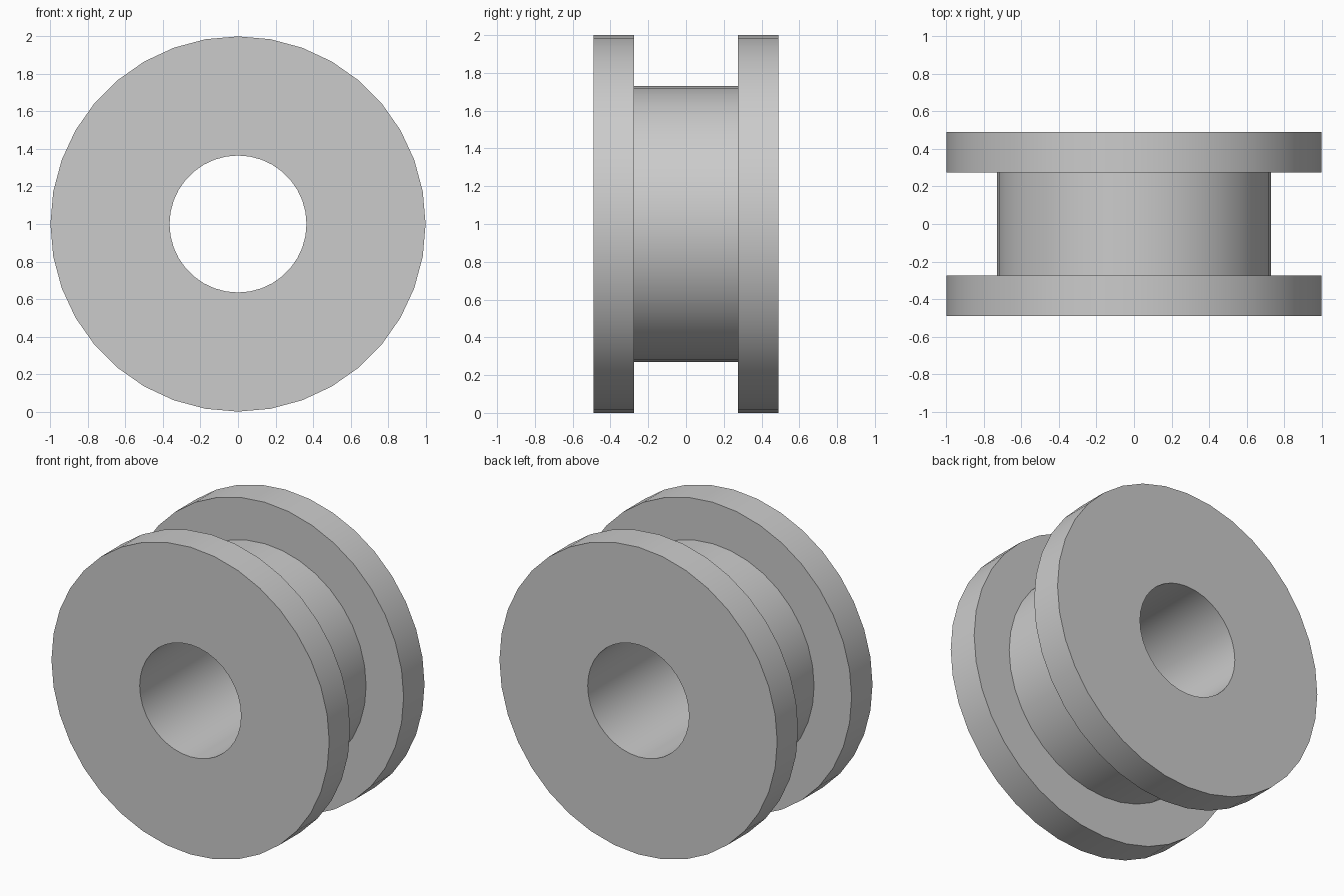
import bpy
import bmesh
import math
from mathutils import Matrix, Vector

SIDES = 36
FLANGE_R, CORE_R, BORE_R = 1.0, 0.73, 0.365
HALF_WIDTH, GROOVE_HALF = 0.49, 0.275

cube = bpy.data.objects.get("Cube")
if cube:
    bpy.data.objects.remove(cube)

# Plain grey finish
grey = bpy.data.materials.new("plain grey")
grey.use_nodes = True
colour = (0.6, 0.6, 0.6, 1.0)
grey.diffuse_color = colour
grey.node_tree.nodes["Principled BSDF"].inputs["Base Color"].default_value = colour

# Flanged spool: closed section of (radius, y) revolved about the y axis
half = [(BORE_R, HALF_WIDTH), (FLANGE_R, HALF_WIDTH),
        (FLANGE_R, GROOVE_HALF), (CORE_R, GROOVE_HALF)]
section = half + [(r, -y) for r, y in reversed(half)]

bm = bmesh.new()
rings = []
for i in range(SIDES):
    turn = Matrix.Rotation(math.tau * i / SIDES, 3, 'Y')
    rings.append([bm.verts.new(turn @ Vector((0, y, r))) for r, y in section])
for i, ring in enumerate(rings):
    following = rings[(i + 1) % SIDES]
    for j in range(len(section)):
        k = (j + 1) % len(section)
        bm.faces.new((ring[j], ring[k], following[k], following[j]))
bmesh.ops.recalc_face_normals(bm, faces=bm.faces)

mesh = bpy.data.meshes.new("flanged_spool")
bm.to_mesh(mesh)
bm.free()
mesh.materials.append(grey)
spool = bpy.data.objects.new("flanged_spool", mesh)
spool.location.z = FLANGE_R
bpy.context.collection.objects.link(spool)

# Smooth round walls, sharp rims
bpy.ops.object.select_all(action='DESELECT')
spool.select_set(True)
bpy.context.view_layer.objects.active = spool
bpy.ops.object.shade_smooth_by_angle(angle=math.radians(30))
